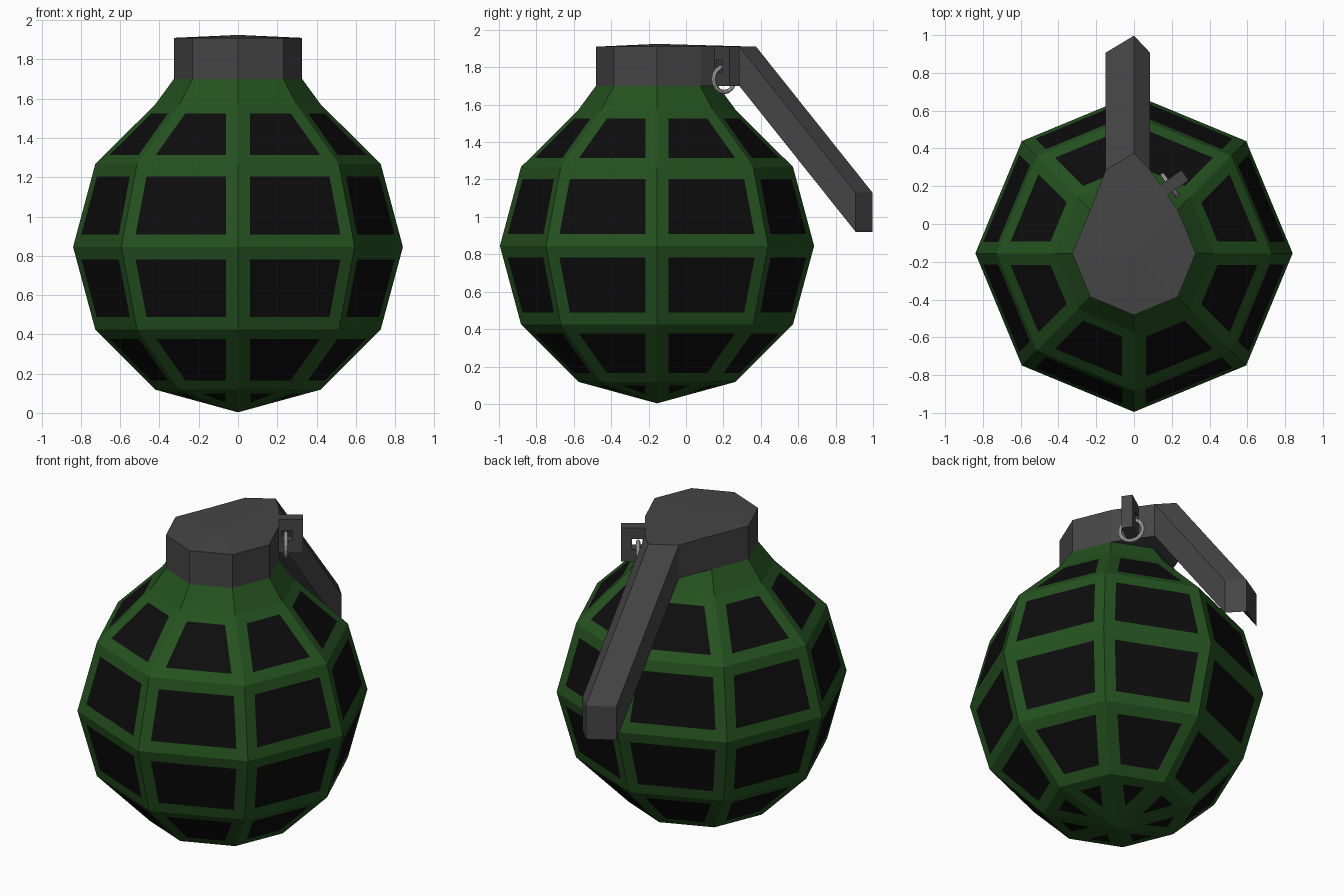
import bpy, bmesh, math
from mathutils import Vector, Matrix

if "Cube" in bpy.data.objects:
    bpy.data.objects.remove(bpy.data.objects["Cube"])

CY = -0.155           # y of the body axis
Z0, Z1 = 1.70, 1.91   # bottom and top of the cap


def material(name, r, g, b):
    m = bpy.data.materials.new(name)
    m.diffuse_color = (r, g, b, 1)
    m.use_nodes = True
    m.node_tree.nodes["Principled BSDF"].inputs["Base Color"].default_value = m.diffuse_color
    return m


green = material("green_paint", 0.018, 0.085, 0.014)
black = material("black_panel", 0.004, 0.004, 0.004)
dark = material("dark_metal", 0.06, 0.06, 0.06)
steel = material("steel", 0.5, 0.5, 0.5)


def finish(bm, name, *mats):
    bmesh.ops.recalc_face_normals(bm, faces=bm.faces[:])
    me = bpy.data.meshes.new(name)
    bm.to_mesh(me)
    bm.free()
    ob = bpy.data.objects.new(name, me)
    for m in mats:
        me.materials.append(m)
    bpy.context.collection.objects.link(ob)
    return ob


def octagon(r, z):
    return [Vector((r * math.cos(i * math.pi / 4), CY + r * math.sin(i * math.pi / 4), z))
            for i in range(8)]


# Body: eight-sided lathe with inset black panels, plain neck on top
bm = bmesh.new()
pole = bm.verts.new((0, CY, 0.003))
profile = [(0.42, 0.118), (0.727, 0.425), (0.84, 0.845), (0.727, 1.267), (0.42, 1.573), (0.327, Z0)]
rings = [[bm.verts.new(p) for p in octagon(r, z)] for r, z in profile]
panels = []
for i in range(8):
    j = (i + 1) % 8
    panels.append(bm.faces.new((pole, rings[0][j], rings[0][i])))
    for k, (a, b) in enumerate(zip(rings, rings[1:])):
        f = bm.faces.new((a[i], a[j], b[j], b[i]))
        if k < 4:
            panels.append(f)
bmesh.ops.recalc_face_normals(bm, faces=bm.faces[:])
bmesh.ops.inset_individual(bm, faces=panels, thickness=0.065, use_even_offset=True)
for f in panels:
    f.material_index = 1
finish(bm, "body", green, black)

# Cap: teardrop outline, slightly peaked top
lever_base = [(0.085, 0.285), (0, 0.375), (-0.15, 0.285)]
o = octagon(0.327, 0)
outline = [o[i][:2] for i in (3, 4, 5, 6, 7, 0, 1)] + lever_base
bm = bmesh.new()
lo = [bm.verts.new((x, y, Z0)) for x, y in outline]
hi = [bm.verts.new((x, y, Z1)) for x, y in outline]
peak = bm.verts.new((0, CY, 1.925))
bm.faces.new(lo)
for i in range(len(outline)):
    j = (i + 1) % len(outline)
    bm.faces.new((lo[i], lo[j], hi[j], hi[i]))
    bm.faces.new((hi[i], hi[j], peak))
finish(bm, "cap", dark)

# Lever: back walls of the cap swept down and outwards
bm = bmesh.new()
section = [(x, y, Z0) for x, y in lever_base] + [(x, y, Z1) for x, y in reversed(lever_base)]
a = [bm.verts.new(p) for p in section]
b = [bm.verts.new((x, y + 0.622, z - 0.78)) for x, y, z in section]
for i in range(6):
    j = (i + 1) % 6
    bm.faces.new((a[i], a[j], b[j], b[i]))
for v in (a, b):
    bm.faces.new((v[0], v[1], v[4], v[5]))
    bm.faces.new((v[1], v[2], v[3], v[4]))
finish(bm, "lever", dark)

# Local frame on the cap wall beside the lever: x outwards, y along the wall
p, q = Vector((0.231, 0.076, 0)), Vector((0.085, 0.285, 0))
along = (q - p).normalized()
out = Vector((along.y, -along.x, 0))
mid = (p + q) / 2
frame = Matrix((out, along, Vector((0, 0, 1)))).transposed().to_4x4()
frame.translation = mid

# Pin bracket: block with a square hole
bm = bmesh.new()
outer = [(0, Z0), (0.137, Z0), (0.137, Z1), (0, Z1)]
inner = [(0.015, 1.775), (0.075, 1.775), (0.075, 1.84), (0.015, 1.84)]
vo, vi = [[bm.verts.new((x, -0.033, z)) for x, z in loop] for loop in (outer, inner)]
faces = [bm.faces.new((vo[i], vo[(i + 1) % 4], vi[(i + 1) % 4], vi[i])) for i in range(4)]
ext = bmesh.ops.extrude_face_region(bm, geom=faces, use_keep_orig=True)
moved = [g for g in ext["geom"] if isinstance(g, bmesh.types.BMVert)]
bmesh.ops.translate(bm, verts=moved, vec=(0, 0.066, 0))
bm.transform(frame)
finish(bm, "pin_bracket", dark)

# Pull ring threaded through the bracket
bpy.ops.mesh.primitive_torus_add(major_segments=16, minor_segments=8,
                                 major_radius=0.068, minor_radius=0.012)
ring = bpy.context.object
ring.name = "pull_ring"
ring.data.materials.append(steel)
ring.matrix_world = (frame @ Matrix.Translation((0.04, 0, 1.735))
                     @ Matrix.Rotation(math.pi / 2, 4, 'Y'))
